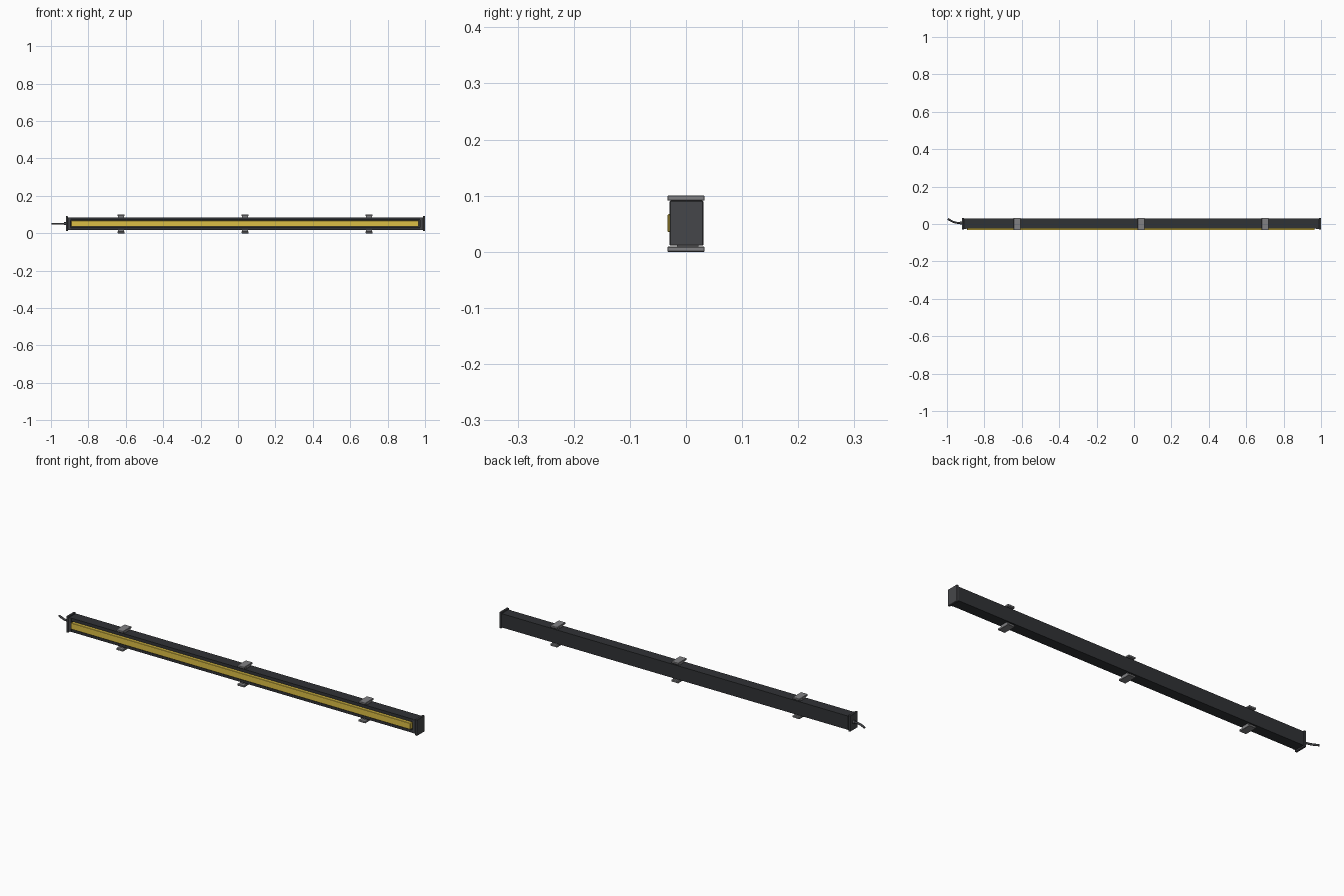
import bpy, bmesh
from mathutils import Vector

if "Cube" in bpy.data.objects:
    bpy.data.objects.remove(bpy.data.objects["Cube"])


def material(name, rgb):
    m = bpy.data.materials.new(name)
    m.diffuse_color = (*rgb, 1)
    m.use_nodes = True
    m.node_tree.nodes["Principled BSDF"].inputs["Base Color"].default_value = m.diffuse_color
    return m


BLACK = material("black_housing", (0.03, 0.032, 0.036))
DARK = material("dark_cap", (0.06, 0.062, 0.068))
YELLOW = material("yellow_lens", (0.72, 0.52, 0.06))
GREY = material("grey_metal", (0.22, 0.22, 0.23))


def extrude_x(name, profile, x0, x1, mat, bevel=0):
    """Extrude a (y, z) outline along x."""
    bm = bmesh.new()
    face = bm.faces.new([bm.verts.new((x0, y, z)) for y, z in profile])
    out = bmesh.ops.extrude_face_region(bm, geom=[face])
    verts = [v for v in out["geom"] if isinstance(v, bmesh.types.BMVert)]
    bmesh.ops.translate(bm, verts=verts, vec=(x1 - x0, 0, 0))
    bmesh.ops.recalc_face_normals(bm, faces=bm.faces)
    me = bpy.data.meshes.new(name)
    bm.to_mesh(me)
    bm.free()
    ob = bpy.data.objects.new(name, me)
    bpy.context.collection.objects.link(ob)
    me.materials.append(mat)
    if bevel:
        mod = ob.modifiers.new("bevel", "BEVEL")
        mod.width = bevel
        mod.segments = 1
    return ob


def rect(y0, y1, z0, z1):
    return [(y0, z0), (y1, z0), (y1, z1), (y0, z1)]


ZC = 0.051

# Housing: aluminium channel with an open groove in front
extrude_x("housing", [
    (-0.023, 0.017), (0.029, 0.017), (0.029, 0.085), (-0.023, 0.085),
    (-0.023, 0.070), (-0.014, 0.070), (-0.014, 0.032), (-0.023, 0.032)],
    -0.908, 0.988, BLACK)

# Light strip lens, proud of the housing
extrude_x("lens", rect(-0.033, -0.014, 0.035, 0.067), -0.892, 0.966, YELLOW, 0.0015)

# End caps: outer plate plus a stepped inner collar
for side, outer, plate, collar in (("left", -0.92, -0.909, -0.896),
                                   ("right", 1.0, 0.989, 0.972)):
    extrude_x(side + "_end_cap", rect(-0.029, 0.031, 0.011, 0.091),
              *sorted((outer, plate)), DARK, 0.0015)
    extrude_x(side + "_cap_collar", rect(-0.026, -0.012, 0.018, 0.084),
              *sorted((plate, collar)), DARK)

# Mounting clips above and below, each with a short neck to the housing
for i, x in enumerate((-0.625, 0.038, 0.701)):
    for side, s in (("upper", 1), ("lower", -1)):
        za, zb = sorted((0.05 + s * 0.041, 0.05 + s * 0.05))
        extrude_x(f"{side}_clip_{i + 1}", rect(-0.033, 0.033, za, zb),
                  x - 0.0185, x + 0.0185, GREY, 0.001)
        za, zb = sorted((0.05 + s * 0.032, 0.05 + s * 0.042))
        extrude_x(f"{side}_clip_neck_{i + 1}", rect(-0.016, 0.022, za, zb),
                  x - 0.0165, x + 0.0165, GREY)

# Power cable leaving the left end and bending backwards
curve = bpy.data.curves.new("cable_path", "CURVE")
curve.dimensions = "3D"
curve.bevel_depth = 0.005
curve.bevel_resolution = 2
curve.resolution_u = 8
curve.use_fill_caps = True
sp = curve.splines.new("BEZIER")
pts = [(-0.91, 0.005, ZC), (-0.955, 0.008, ZC), (-0.996, 0.027, ZC)]
sp.bezier_points.add(len(pts) - 1)
for p, co in zip(sp.bezier_points, pts):
    p.co = Vector(co)
    p.handle_left_type = p.handle_right_type = "AUTO"
cable = bpy.data.objects.new("cable", curve)
bpy.context.collection.objects.link(cable)
curve.materials.append(DARK)

# Cable gland
bpy.ops.mesh.primitive_cylinder_add(vertices=16, radius=0.008, depth=0.012,
                                    location=(-0.924, 0.005, ZC), rotation=(0, 1.5707963, 0))
gland = bpy.context.object
gland.name = "cable_gland"
gland.data.materials.append(DARK)
bpy.ops.object.shade_smooth_by_angle()
